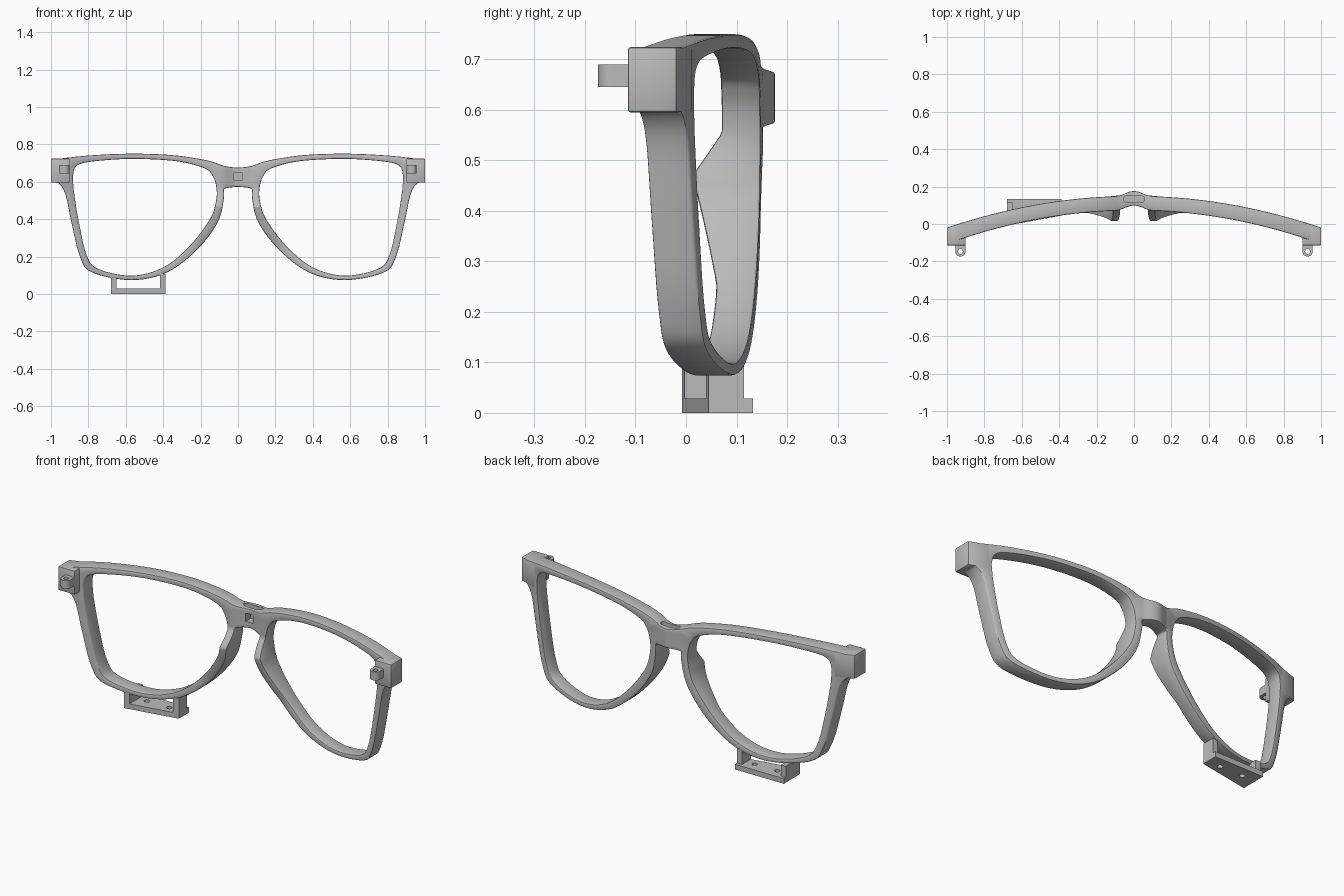
import bpy, bmesh, math
from mathutils import Vector

if "Cube" in bpy.data.objects:
    bpy.data.objects.remove(bpy.data.objects["Cube"])

grey = bpy.data.materials.new("plain_grey")
grey.use_nodes = True
grey.diffuse_color = (0.5, 0.5, 0.5, 1)
grey.node_tree.nodes["Principled BSDF"].inputs["Base Color"].default_value = (0.5, 0.5, 0.5, 1)


def make(name, bm):
    bmesh.ops.remove_doubles(bm, verts=bm.verts, dist=0.0001)
    bmesh.ops.recalc_face_normals(bm, faces=bm.faces)
    mesh = bpy.data.meshes.new(name)
    bm.to_mesh(mesh)
    bm.free()
    ob = bpy.data.objects.new(name, mesh)
    bpy.context.collection.objects.link(ob)
    mesh.materials.append(grey)
    return ob


def prism(name, pts, z0, z1):
    """Upright prism over a plan outline."""
    bm = bmesh.new()
    face = bm.faces.new([bm.verts.new((x, y, z0)) for x, y in pts])
    top = bmesh.ops.extrude_face_region(bm, geom=[face])["geom"]
    bmesh.ops.translate(bm, vec=(0, 0, z1 - z0),
                        verts=[v for v in top if isinstance(v, bmesh.types.BMVert)])
    return make(name, bm)


def box(x0, x1, y0, y1):
    return [(x0, y0), (x1, y0), (x1, y1), (x0, y1)]


def slot(cx, cy, half, r, n=12):
    """Stadium outline, a circle when half is zero."""
    pts = []
    for side in (1, -1):
        for i in range(n + (half > 0)):
            a = math.pi * (i / n - 0.5)
            pts.append((cx + side * (half + r * math.cos(a)), cy + side * r * math.sin(a)))
    return pts


def finish(ob, bevel=0.0, cutters=()):
    """Apply bevel and cuts, then shade."""
    if bevel:
        m = ob.modifiers.new("bevel", "BEVEL")
        m.width, m.segments = bevel, 2
        m.limit_method, m.angle_limit = "ANGLE", math.radians(40)
        m.use_clamp_overlap = False
    for c in cutters:
        m = ob.modifiers.new("cut", "BOOLEAN")
        m.operation, m.object, m.solver = "DIFFERENCE", c, "EXACT"
    bpy.ops.object.select_all(action="DESELECT")
    ob.select_set(True)
    bpy.context.view_layer.objects.active = ob
    bpy.ops.object.convert(target="MESH")
    bpy.ops.object.shade_smooth_by_angle(angle=math.radians(35))
    for c in cutters:
        bpy.data.objects.remove(c)


# Wrap curvature of the frame, with a bulge at the bridge and nose pads behind
def bulge(x):
    return 0.026 * math.cos(math.pi * min(abs(x) / 0.1, 1) / 2) ** 2


def front(x):
    return 0.15 - 0.17 * x * x + bulge(x)


def back(x, z):
    pad = 0
    if abs(x) < 0.3:
        pad = 0.058 * max(0, min((z - 0.25) / 0.22, (0.555 - z) / 0.085))
    return 0.073 - 0.18 * x * x + bulge(x) - pad


# Paired outline points of one rim: outer x z, inner x z
RIM = [
    (0.075, 0.685, 0.135, 0.63), (0.17, 0.715, 0.18, 0.672), (0.35, 0.742, 0.33, 0.71),
    (0.57, 0.75, 0.57, 0.722), (0.8, 0.74, 0.78, 0.708), (0.99, 0.719, 0.862, 0.685),
    (0.99, 0.602, 0.882, 0.635), (0.955, 0.588, 0.881, 0.59), (0.922, 0.53, 0.875, 0.53),
    (0.89, 0.38, 0.85, 0.38), (0.845, 0.2, 0.81, 0.21), (0.78, 0.115, 0.75, 0.135),
    (0.57, 0.074, 0.57, 0.098), (0.38, 0.115, 0.4, 0.142), (0.22, 0.235, 0.26, 0.255),
    (0.11, 0.38, 0.15, 0.4), (0.077, 0.5, 0.117, 0.5), (0.075, 0.563, 0.116, 0.57)]
CORNERS = {0, 5, 6, len(RIM) - 1}
STEPS = 6


def smooth_loop(pts, corners):
    """Closed cubic curve through pts, sharp at the corners."""
    out, n = [], len(pts)
    for i in range(n):
        a, b, c, d = (Vector(pts[(i + k) % n]) for k in (-1, 0, 1, 2))
        m0 = c - b if i in corners else (c - a) / 2
        m1 = c - b if (i + 1) % n in corners else (d - b) / 2
        for s in range(STEPS):
            t = s / STEPS
            u = 1 - t
            out.append(b * (1 + 2 * t) * u * u + m0 * t * u * u
                       + c * t * t * (3 - 2 * t) - m1 * t * t * u)
    return out


bm = bmesh.new()


def pair(x, z):
    return [bm.verts.new((x, front(x), z)), bm.verts.new((x, back(x, z), z))]


# Rims
outer = smooth_loop([p[:2] for p in RIM], CORNERS)
inner = smooth_loop([p[2:] for p in RIM], set())
count = len(outer)
for side in (1, -1):
    rows = [pair(side * o.x, o.y) + pair(side * i.x, i.y) for o, i in zip(outer, inner)]
    for j in range(count):
        p, q = rows[j], rows[(j + 1) % count]
        sides = [(0, 2), (1, 3), (2, 3)]
        if j < count - STEPS:
            sides.append((0, 1))
        for a, b in sides:
            bm.faces.new((p[a], q[a], q[b], p[b]))

# Bridge between the rims
SPAN = 16
cols = []
for s in range(SPAN + 1):
    e = 2 * s / SPAN - 1
    top, low = 0.676 + 0.009 * e * e, 0.572 - 0.009 * e * e
    cols.append([pair(0.075 * e, low + (top - low) * k / STEPS) for k in range(STEPS + 1)])
for c, d in zip(cols, cols[1:]):
    for k in range(STEPS):
        for f in (0, 1):
            bm.faces.new((c[k][f], d[k][f], d[k + 1][f], c[k + 1][f]))
    for k in (0, STEPS):
        bm.faces.new((c[k][0], d[k][0], d[k][1], c[k][1]))

frame = make("frame", bm)
finish(frame, 0.006, [prism("slot_cutter", slot(0, 0.133, 0.04, 0.016), 0.655, 0.75),
                      prism("socket_cutter", box(-0.022, 0.022, 0.05, 0.14), 0.606, 0.65)])

# Corner lugs and hinge eyes
for side, label in ((1, "left"), (-1, "right")):
    plan = [(0.9, -0.115), (1, -0.115), (1, -0.019), (0.9, 0.0135)]
    lug = prism(label + "_lug", [(side * x, y) for x, y in plan], 0.595, 0.724)
    finish(lug, 0.005)
    cx, cy, r = side * 0.928, -0.147, 0.027
    arc = [(cx + r * math.cos(a), cy + r * math.sin(a))
           for a in (-math.pi * i / 16 for i in range(17))]
    eye = prism(label + "_hinge_eye", arc + [(cx - r, -0.11), (cx + r, -0.11)], 0.645, 0.69)
    finish(eye, 0, [prism("pin_cutter", slot(cx, cy, 0, 0.013), 0.6, 0.75)])


# Bracket under one rim
def edge(x):
    return -0.008 + 0.053 * (x + 0.68) / 0.293


X0, X1, WALL = -0.68, -0.387, 0.03
plate = prism("bracket_plate", [(X0, edge(X0)), (X1, edge(X1)), (X1, 0.133), (X0, 0.133)], 0, 0.028)
finish(plate, 0, [prism("screw_cutter", slot(x, 0.075, 0, 0.014), -0.1, 0.1) for x in (-0.6, -0.465)])
for name, a, b, h in (("bracket_outer_wall", X0, X0 + WALL, 0.088),
                      ("bracket_inner_wall", X1 - WALL, X1, 0.108)):
    finish(prism(name, [(a, edge(a)), (b, edge(b)), (b, 0.115), (a, 0.115)], 0, h))
